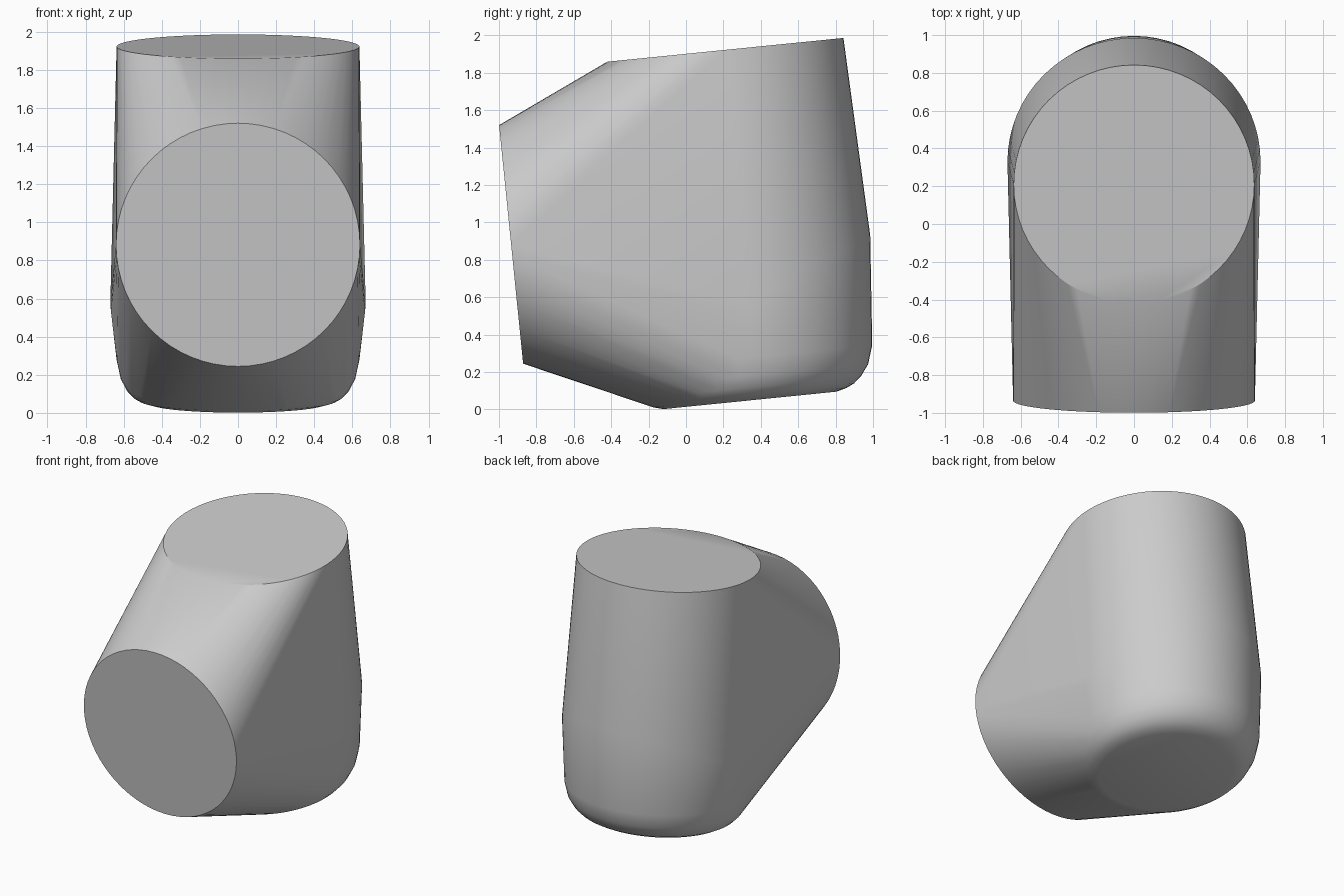
import bpy, bmesh
from math import sin, cos, tau, radians
from mathutils import Vector

if "Cube" in bpy.data.objects:
    bpy.data.objects.remove(bpy.data.objects["Cube"], do_unlink=True)

grey = bpy.data.materials.new("plain_grey")
grey.use_nodes = True
colour = (0.6, 0.6, 0.6, 1)
grey.diffuse_color = colour
grey.node_tree.nodes["Principled BSDF"].inputs["Base Color"].default_value = colour

SEGMENTS = 64
TILT = radians(5.75)
ALONG = Vector((0, cos(TILT), sin(TILT)))   # tilted "back" direction
UP = Vector((0, -sin(TILT), cos(TILT)))     # tilted "up" direction


def ring(bm, centre, side, other):
    """Add an ellipse of points: side is the x radius, other the second radius vector."""
    for i in range(SEGMENTS):
        a = tau * i / SEGMENTS
        bm.verts.new(Vector(centre) + Vector((side * cos(a), 0, 0)) + other * sin(a))


bm = bmesh.new()
# Flat round ends: top and front
ring(bm, (0, 0.21, 1.922), 0.637, ALONG * 0.635)
ring(bm, (0, -0.935, 0.882), 0.64, UP * 0.641)
# Slanted widest ring at the bend
ring(bm, (0, 0.33, 0.57), 0.67, Vector((0, 0.655, 0.36)))
# Rounded base
for height, side, back in [(0, 0.46, 0.465), (0.015, 0.515, 0.52), (0.035, 0.55, 0.56),
                           (0.07, 0.583, 0.597), (0.13, 0.615, 0.635), (0.23, 0.637, 0.657)]:
    ring(bm, (0, 0.342, 0.048 + height), side, ALONG * back)

# Wrap the rings in one convex skin and merge the flat ends
hull = bmesh.ops.convex_hull(bm, input=bm.verts[:])
loose = {v for v in hull["geom_interior"] + hull["geom_unused"] if isinstance(v, bmesh.types.BMVert)}
bmesh.ops.delete(bm, geom=list(loose), context="VERTS")
bmesh.ops.dissolve_limit(bm, angle_limit=radians(0.2), verts=bm.verts[:], edges=bm.edges[:])
bmesh.ops.recalc_face_normals(bm, faces=bm.faces[:])

mesh = bpy.data.meshes.new("elbow_body")
bm.to_mesh(mesh)
bm.free()
mesh.materials.append(grey)
body = bpy.data.objects.new("elbow_body", mesh)
bpy.context.collection.objects.link(body)

# Smooth sides, crisp end rims
bpy.ops.object.select_all(action="DESELECT")
body.select_set(True)
bpy.context.view_layer.objects.active = body
bpy.ops.object.shade_smooth_by_angle(angle=radians(30))
